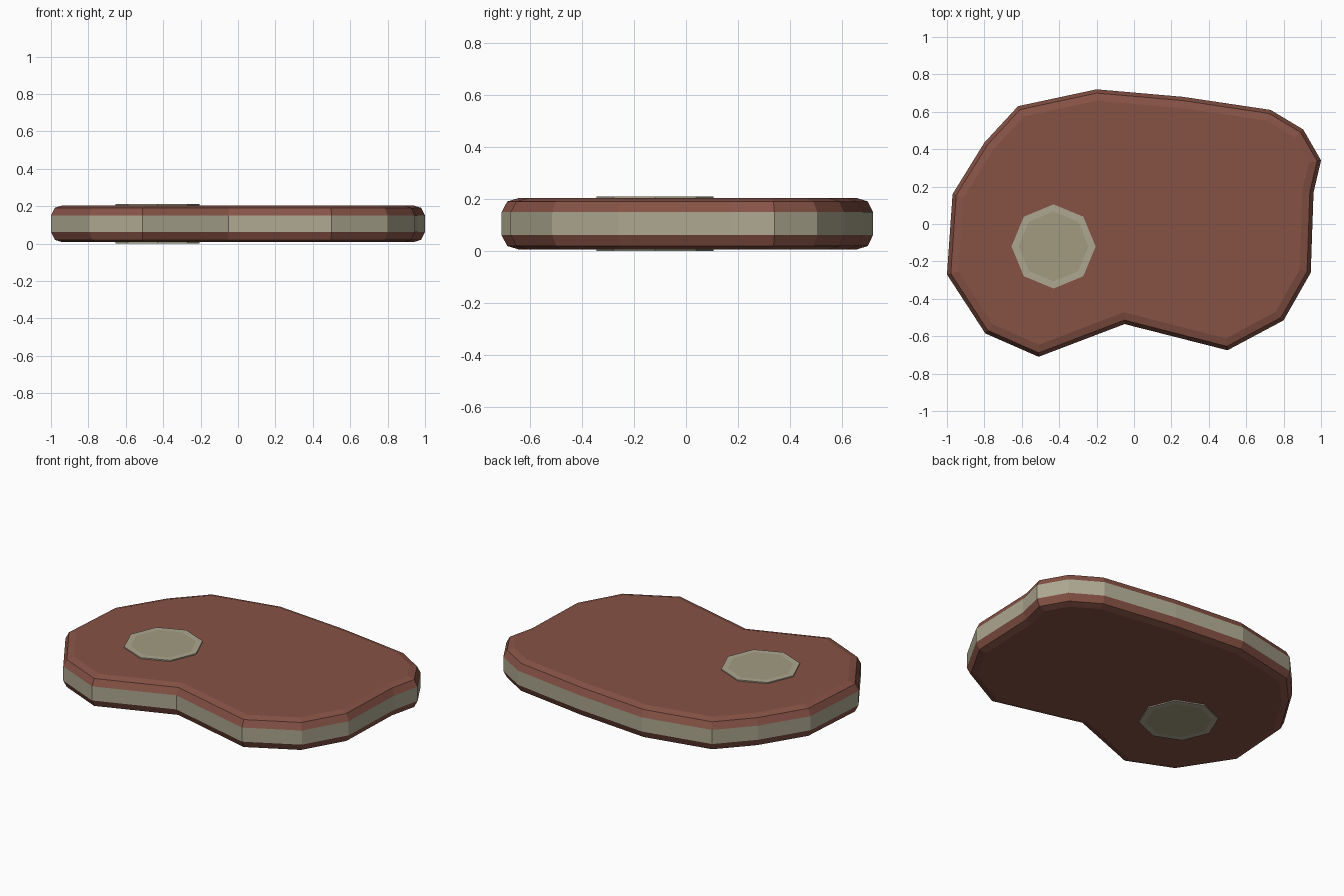
import bpy, bmesh, math
from mathutils import Vector

if "Cube" in bpy.data.objects:
    bpy.data.objects.remove(bpy.data.objects["Cube"])


def material(name, color):
    m = bpy.data.materials.new(name)
    m.diffuse_color = (*color, 1)
    m.use_nodes = True
    m.node_tree.nodes["Principled BSDF"].inputs["Base Color"].default_value = m.diffuse_color
    return m


meat = material("meat", (0.24, 0.085, 0.06))
fat = material("fat", (0.42, 0.39, 0.28))
marrow = material("marrow", (0.36, 0.33, 0.22))

OUTLINE = [(-1.0, -0.27), (-0.795, -0.585), (-0.51, -0.71), (-0.05, -0.535),
           (0.5, -0.675), (0.8, -0.515), (0.945, -0.26), (0.96, 0.17),
           (1.0, 0.34), (0.905, 0.505), (0.73, 0.61), (0.26, 0.68),
           (-0.2, 0.72), (-0.62, 0.63), (-0.8, 0.435), (-0.97, 0.16)]


def inset(points, d):
    """Mitred inward offset of a counter-clockwise outline."""
    out = []
    for i, p in enumerate(points):
        p, a, b = Vector(p), Vector(points[i - 1]), Vector(points[(i + 1) % len(points)])
        e1, e2 = (p - a).normalized(), (b - p).normalized()
        n1, n2 = Vector((-e1.y, e1.x)), Vector((-e2.y, e2.x))
        out.append(p + (n1 + n2) * d / (1 + n1.dot(n2)))
    return out


def stacked(name, outline, layers, mats, bands, cap):
    """Loft inset copies of an outline; layers are (inset, z)."""
    bm = bmesh.new()
    rings = [[bm.verts.new((p.x, p.y, z)) for p in inset(outline, d)] for d, z in layers]
    n = len(outline)
    for lo, hi, mat in zip(rings, rings[1:], bands):
        for i in range(n):
            j = (i + 1) % n
            bm.faces.new((lo[i], lo[j], hi[j], hi[i])).material_index = mat
    bm.faces.new(rings[0][::-1]).material_index = cap
    bm.faces.new(rings[-1]).material_index = cap
    mesh = bpy.data.meshes.new(name)
    bm.to_mesh(mesh)
    bm.free()
    for m in mats:
        mesh.materials.append(m)
    bpy.context.collection.objects.link(bpy.data.objects.new(name, mesh))


# Slab of meat with rounded rims and a band of fat around the side
stacked("steak_slab", OUTLINE,
        [(0.06, 0.007), (0.02, 0.02), (0, 0.062), (0, 0.15), (0.02, 0.191), (0.06, 0.204)],
        [meat, fat], [0, 0, 1, 0, 0], 0)

# Octagonal bone through the slab, with marrow faces at both ends
octagon = [(-0.43 + 0.225 * math.cos(k * math.pi / 4),
            -0.12 + 0.225 * math.sin(k * math.pi / 4)) for k in range(8)]
stacked("bone", octagon, [(0.035, 0), (0, 0), (0, 0.211), (0.035, 0.211)],
        [fat, marrow], [0, 0, 0], 1)
